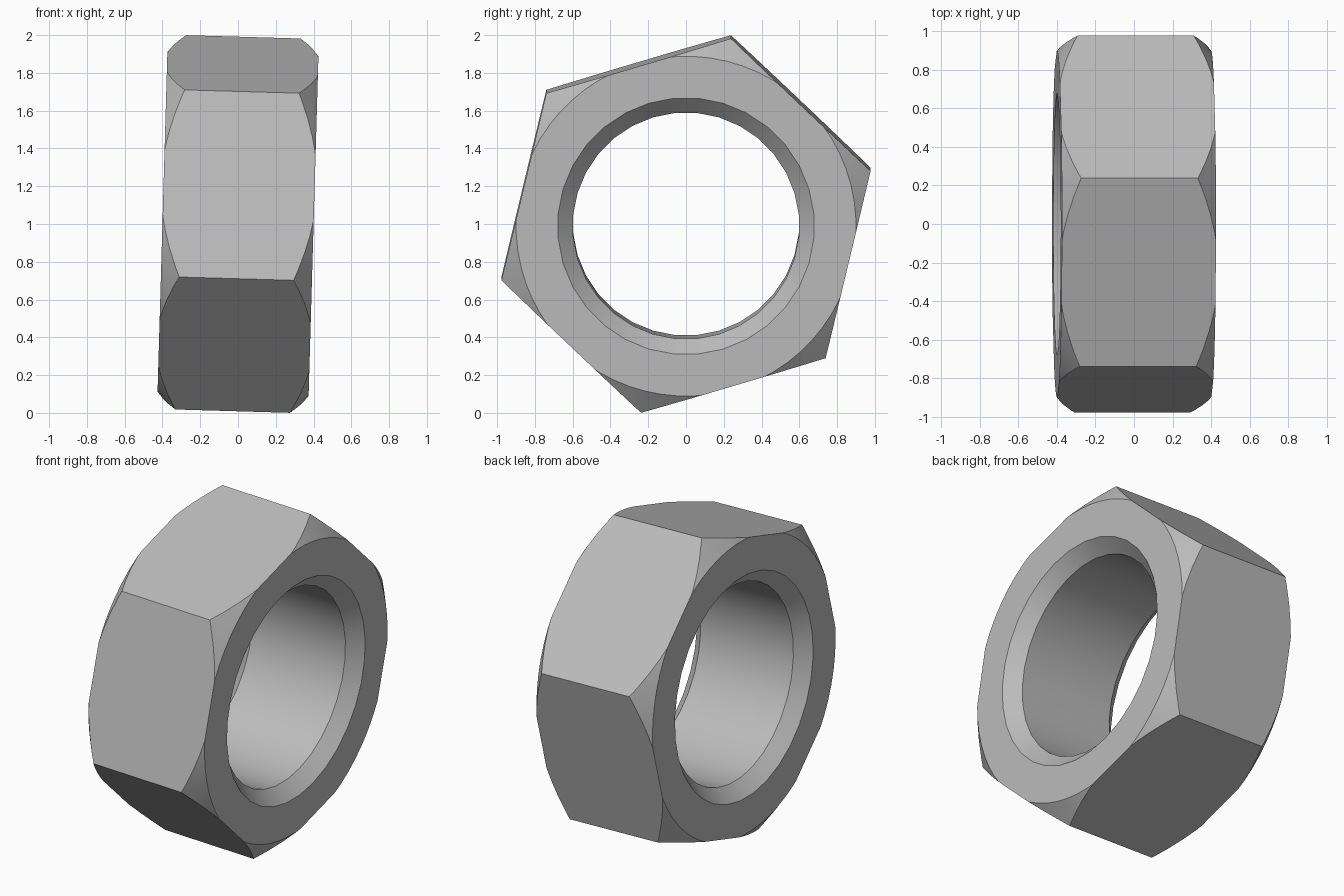
import bpy, bmesh, math
from mathutils import Matrix

cube = bpy.data.objects.get("Cube")
if cube:
    bpy.data.objects.remove(cube)

HEX_RADIUS, HALF = 1.0193, 0.4
BORE, BORE_RIM, FACE_RIM = 0.6, 0.68, 0.9
CONE_SLOPE = 0.81
TILT = 0.029

steel = bpy.data.materials.new("grey_steel")
steel.use_nodes = True
grey = (0.5, 0.5, 0.5, 1)
steel.diffuse_color = grey
steel.node_tree.nodes["Principled BSDF"].inputs["Base Color"].default_value = grey


def turned_solid(name, profile, sides, start):
    """Closed solid about z from (radius, height) rings, bottom to top."""
    bm = bmesh.new()
    rings = []
    for r, h in profile:
        angles = [start + math.tau * i / sides for i in range(sides)]
        rings.append([bm.verts.new((r * math.cos(a), r * math.sin(a), h)) for a in angles])
    for low, high in zip(rings, rings[1:]):
        for i in range(sides):
            j = (i + 1) % sides
            bm.faces.new((low[i], low[j], high[j], high[i]))
    bm.faces.new(rings[0][::-1])
    bm.faces.new(rings[-1])
    mesh = bpy.data.meshes.new(name)
    bm.to_mesh(mesh)
    bm.free()
    mesh.materials.append(steel)
    obj = bpy.data.objects.new(name, mesh)
    bpy.context.collection.objects.link(obj)
    return obj


# Hexagonal body
nut = turned_solid("hex_nut", [(HEX_RADIUS, -HALF - 0.1), (HEX_RADIUS, HALF + 0.1)],
                   6, math.radians(16.5))

# Conical blank that rounds off the hexagon's corners
wide = 1.1
edge = HALF - (wide - FACE_RIM) * CONE_SLOPE
blank = turned_solid("corner_chamfer_cutter",
                     [(FACE_RIM, -HALF), (wide, -edge), (wide, edge), (FACE_RIM, HALF)],
                     64, math.pi / 64)

# Bore with a countersink at each end, running past both faces
depth = BORE_RIM - BORE
over = 0.05
bore = turned_solid("bore_cutter",
                    [(BORE_RIM + over, -HALF - over), (BORE, depth - HALF),
                     (BORE, HALF - depth), (BORE_RIM + over, HALF + over)],
                    32, math.pi / 32)

for cutter, operation in ((blank, 'INTERSECT'), (bore, 'DIFFERENCE')):
    mod = nut.modifiers.new(cutter.name, 'BOOLEAN')
    mod.operation = operation
    mod.solver = 'EXACT'
    mod.object = cutter
    cutter.hide_render = True

# Apply the cuts and drop the cutters
bpy.context.view_layer.update()
cut_mesh = bpy.data.meshes.new_from_object(nut.evaluated_get(bpy.context.evaluated_depsgraph_get()))
nut.modifiers.clear()
nut.data = cut_mesh
for cutter in (blank, bore):
    bpy.data.objects.remove(cutter)

# Stand the nut on a corner with its axis along x, slightly tilted
lay_down = Matrix(((0, 0, 1), (1, 0, 0), (0, 1, 0))).to_4x4()
nut.data.transform(Matrix.Translation((0, 0, 1)) @ Matrix.Rotation(TILT, 4, 'Y') @ lay_down)

bpy.ops.object.select_all(action='DESELECT')
nut.select_set(True)
bpy.context.view_layer.objects.active = nut
bpy.ops.object.shade_smooth_by_angle(angle=math.radians(25))
